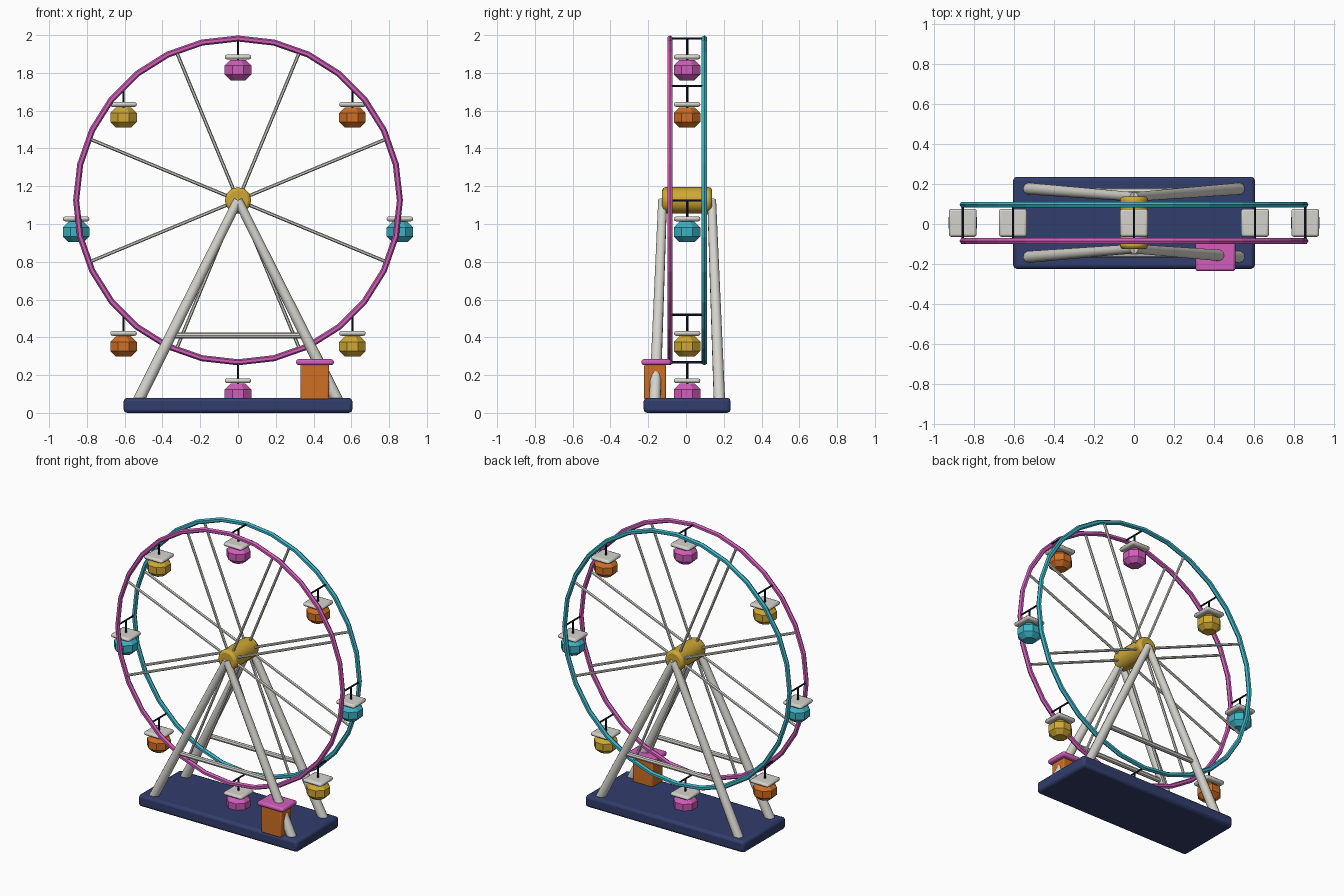
import bpy, math
from mathutils import Vector

if "Cube" in bpy.data.objects:
    bpy.data.objects.remove(bpy.data.objects["Cube"])

Y0, ZC, R = 0.006, 1.125, 0.857   # wheel mid-plane, axle height, rim radius


def mat(name, r, g, b):
    m = bpy.data.materials.new(name)
    m.diffuse_color = (r, g, b, 1)
    m.use_nodes = True
    m.node_tree.nodes["Principled BSDF"].inputs["Base Color"].default_value = m.diffuse_color
    return m


NAVY = mat("navy", 0.032, 0.047, 0.15)
DARK = mat("dark_steel", 0.01, 0.012, 0.03)
GREY = mat("pale_grey", 0.66, 0.65, 0.60)
PINK = mat("pink", 0.65, 0.11, 0.50)
CYAN = mat("cyan", 0.045, 0.45, 0.56)
ORANGE = mat("orange", 0.62, 0.16, 0.018)
GOLD = mat("gold", 0.62, 0.39, 0.035)


def finish(name, material, bevel=0, segments=2, smooth=True):
    o = bpy.context.object
    o.name = name
    o.data.materials.append(material)
    bpy.ops.object.transform_apply(location=False, rotation=True, scale=True)
    if bevel:
        b = o.modifiers.new("bevel", 'BEVEL')
        b.width, b.segments = bevel, segments
        b.limit_method, b.angle_limit = 'ANGLE', math.radians(50)
    if smooth:
        bpy.ops.object.shade_smooth_by_angle(angle=math.radians(40))
    return o


def box(name, material, lo, hi, bevel):
    lo, hi = Vector(lo), Vector(hi)
    bpy.ops.mesh.primitive_cube_add(size=1, location=(lo + hi) / 2)
    bpy.context.object.scale = hi - lo
    return finish(name, material, bevel)


def rod(name, material, a, b, r1, r2=None, sides=8):
    a, b = Vector(a), Vector(b)
    d = b - a
    bpy.ops.mesh.primitive_cone_add(vertices=sides, radius1=r1, radius2=r2 or r1,
                                    depth=d.length, location=(a + b) / 2,
                                    rotation=d.to_track_quat('Z', 'Y').to_euler())
    return finish(name, material, smooth=sides > 6)


# base plinth
box("base", NAVY, (-0.605, Y0 - 0.23, 0), (0.605, Y0 + 0.23, 0.08), 0.018)

# ticket booth
box("booth", ORANGE, (0.33, -0.222, 0.07), (0.483, -0.106, 0.255), 0.008)
box("booth_roof", PINK, (0.308, -0.236, 0.253), (0.507, -0.079, 0.284), 0.012)

# axle hub
bpy.ops.mesh.primitive_cylinder_add(vertices=12, radius=0.07, depth=0.264,
                                    location=(0, Y0, ZC), rotation=(math.pi / 2, 0, 0))
finish("hub", GOLD, 0.016)

for side, label, colour in ((-1, "front", PINK), (1, "back", CYAN)):
    # rim
    y = Y0 + side * 0.091
    bpy.ops.mesh.primitive_torus_add(major_segments=28, minor_segments=6,
                                     major_radius=R, minor_radius=0.016,
                                     location=(0, y, ZC), rotation=(math.pi / 2, 0, 0))
    finish(label + "_rim", colour, smooth=False)
    # spokes
    for i in range(8):
        a = math.radians(22.5 + 45 * i)
        rod(label + "_spoke", GREY, (0, y, ZC),
            (0.85 * math.cos(a), y, ZC + 0.85 * math.sin(a)), 0.009, sides=6)
    # A-frame legs and brace
    for sx in (-1, 1):
        rod(label + "_leg", GREY, (sx * 0.53, Y0 + side * 0.171, 0.06),
            (0, Y0 + side * 0.13, ZC), 0.031, 0.024, 10)
    yb = Y0 + side * 0.157
    rod(label + "_brace", GREY, (-0.356, yb, 0.41), (0.356, yb, 0.41), 0.016)

# gondolas hanging from crossbars, clockwise from the top
for i in range(8):
    a = math.radians(45 * i)
    x, z = R * math.sin(a), ZC + R * math.cos(a)
    rod("crossbar", DARK, (x, Y0 - 0.091, z), (x, Y0 + 0.091, z), 0.006, sides=6)
    rod("hanger", DARK, (x, Y0, z), (x, Y0, z - 0.12), 0.006, sides=6)
    box("gondola_roof", GREY, (x - 0.07, Y0 - 0.07, z - 0.111),
        (x + 0.07, Y0 + 0.07, z - 0.085), 0.012)
    bpy.ops.mesh.primitive_cylinder_add(vertices=8, radius=0.076, depth=0.108,
                                        location=(x, Y0, z - 0.167),
                                        rotation=(0, 0, math.pi / 8))
    finish("gondola", (PINK, ORANGE, CYAN, GOLD)[i % 4], 0.03, 1, smooth=False)
